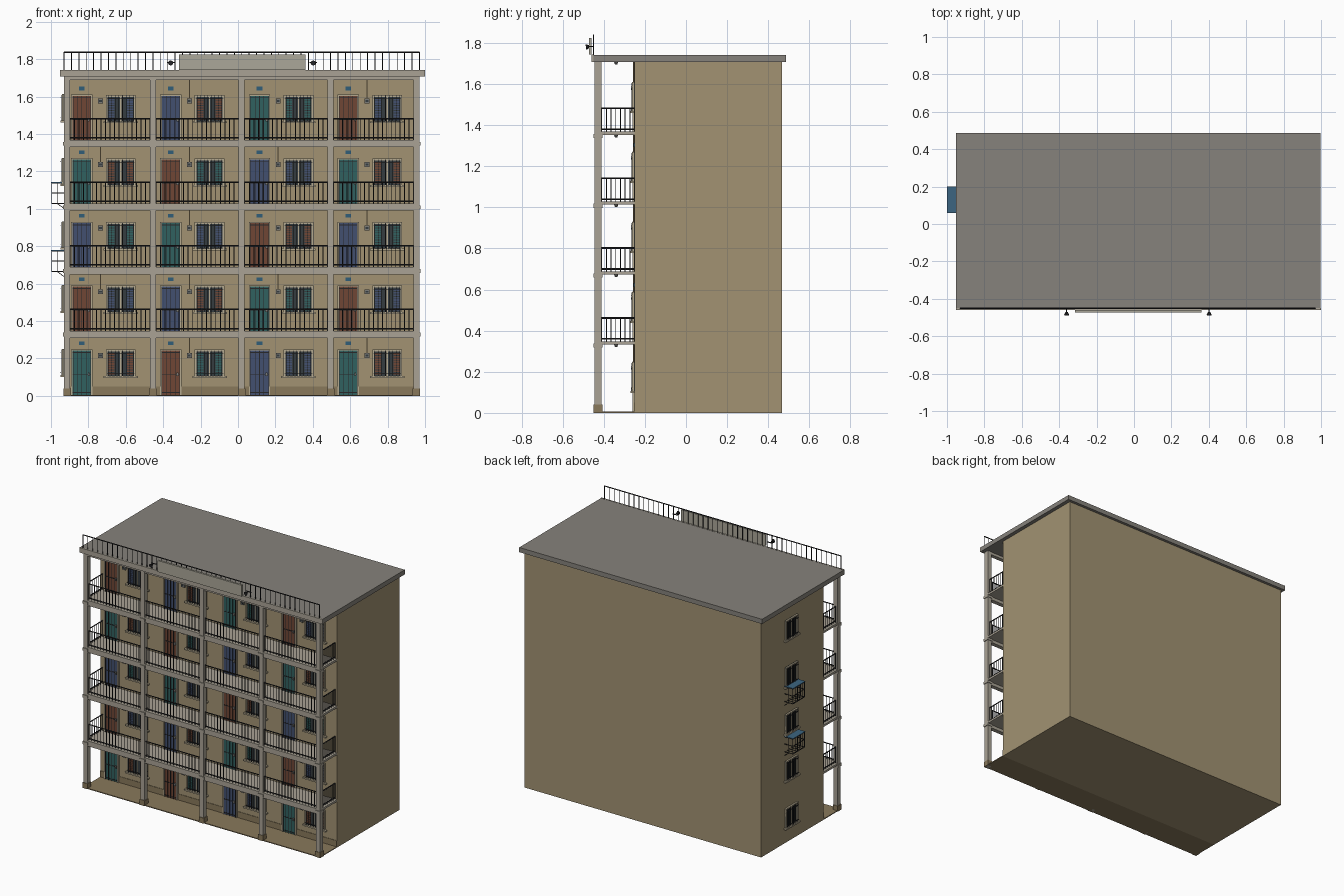
import bpy, bmesh
from mathutils import Matrix, Vector

if "Cube" in bpy.data.objects:
    bpy.data.objects.remove(bpy.data.objects["Cube"])

COLORS = {
    "wall": (0.36, 0.29, 0.17), "concrete": (0.40, 0.365, 0.30), "roof": (0.24, 0.225, 0.20),
    "dado": (0.25, 0.19, 0.105), "iron": (0.02, 0.02, 0.022), "glass": (0.035, 0.045, 0.05),
    "trim": (0.46, 0.40, 0.28), "brown": (0.16, 0.062, 0.035), "blue": (0.055, 0.08, 0.16),
    "teal": (0.03, 0.12, 0.115), "plate": (0.03, 0.11, 0.19), "panel": (0.41, 0.39, 0.32),
    "grey": (0.2, 0.2, 0.19), "awning": (0.045, 0.13, 0.22),
}
MATS = {}
for key, c in COLORS.items():
    MATS[key] = bpy.data.materials.new(key)
    MATS[key].diffuse_color = (*c, 1)


class Part:
    """Gathers boxes and cylinders into one named mesh object."""
    def __init__(self, name, mat):
        self.name, self.mat, self.bm = name, mat, bmesh.new()

    def box(self, x0, x1, y0, y1, z0, z1):
        m = Matrix.Translation(((x0 + x1) / 2, (y0 + y1) / 2, (z0 + z1) / 2))
        m = m @ Matrix.Diagonal((x1 - x0, y1 - y0, z1 - z0, 1))
        bmesh.ops.create_cube(self.bm, size=1, matrix=m)

    def rod(self, a, b, r, r2=None, seg=8):
        a, b = Vector(a), Vector(b)
        rot = (b - a).to_track_quat('Z', 'Y').to_matrix().to_4x4()
        bmesh.ops.create_cone(self.bm, cap_ends=True, segments=seg, radius1=r,
                              radius2=r if r2 is None else r2, depth=(b - a).length,
                              matrix=Matrix.Translation((a + b) / 2) @ rot)

    def done(self):
        me = bpy.data.meshes.new(self.name)
        self.bm.to_mesh(me)
        self.bm.free()
        ob = bpy.data.objects.new(self.name, me)
        me.materials.append(MATS[self.mat])
        bpy.context.collection.objects.link(ob)
        return ob


P = {}
def part(name, mat):
    if name not in P:
        P[name] = Part(name, mat)
    return P[name]


XL, XR, WALL, FRONT = -0.93, 0.97, -0.25, -0.445
STEP, BAY = 0.34, 0.475
TONES = ["brown", "blue", "teal"]
floor_z = lambda f: STEP * f + (0.008 if f else 0.006)

# Main block, roof slab and ground walkway
part("main_block", "wall").box(XL, XR, WALL, 0.467, 0, 1.708)
part("roof_slab", "roof").box(-0.952, 0.998, -0.457, 0.487, 1.708, 1.742)
part("roof_fascia", "concrete").box(-0.953, 0.999, -0.459, -0.45, 1.707, 1.743)
part("ground_walkway", "dado").box(XL, XR, FRONT, WALL, 0, 0.006)
part("dado_band", "dado").box(XL, XR, WALL - 0.003, WALL, 0, 0.05)

# Columns with plinths
columns = [-0.914, -0.455, 0.02, 0.495, 0.954]
for x in columns:
    part("columns", "concrete").box(x - 0.016, x + 0.016, FRONT, -0.41, 0, 1.708)
    part("column_plinths", "dado").box(x - 0.02, x + 0.02, FRONT - 0.004, -0.406, 0, 0.04)
    for f in range(1, 5):
        z = STEP * f
        part("column_collars", "concrete").box(x - 0.021, x + 0.021, FRONT - 0.005, -0.406,
                                               z - 0.022, z - 0.002)
part("roof_beam", "concrete").box(XL, XR, FRONT + 0.004, -0.412, 1.688, 1.708)


# Railing between two points: posts plus top and bottom rails
def railing(p, a, b, z0, z1, n, r=0.0024, bottom=True):
    a, b = Vector((*a, 0)), Vector((*b, 0))
    for z in ([z0 + 0.012] if bottom else []) + [z1]:
        p.rod(a + Vector((0, 0, z)), b + Vector((0, 0, z)), r * 1.7, seg=6)
    for i in range(n + 1):
        q = a.lerp(b, i / n)
        p.rod((q.x, q.y, z0), (q.x, q.y, z1), r, seg=5)


# Balcony slabs, edge beams and railings
for f in range(1, 5):
    z = STEP * f
    part("balcony_slabs", "concrete").box(XL, XR, FRONT + 0.003, WALL, z - 0.007, z + 0.008)
    part("edge_beams", "concrete").box(XL, XR, FRONT + 0.002, -0.412, z - 0.03, z + 0.008)
    rails = part("balcony_railings", "iron")
    for a, b in zip(columns, columns[1:]):
        railing(rails, (a + 0.016, -0.428), (b - 0.016, -0.428), z + 0.008, z + 0.122, 18)
    for x in (columns[0], columns[-1]):
        railing(rails, (x, -0.41), (x, WALL), z + 0.008, z + 0.122, 7)


# Door in the front wall with frame, coloured leaf and iron gate
def door(x, z, tone):
    w, h, y = 0.05, 0.236, WALL
    fr = part("door_frames", "trim")
    fr.box(x - w - 0.007, x - w, y - 0.01, y, z, z + h + 0.007)
    fr.box(x + w, x + w + 0.007, y - 0.01, y, z, z + h + 0.007)
    fr.box(x - w, x + w, y - 0.01, y, z + h, z + h + 0.007)
    part("door_leaves_" + tone, tone).box(x - w, x + w, y - 0.006, y, z, z + h)
    gate = part("door_gates", "iron")
    for i in range(5):
        gx = x - w + 0.003 + i * (2 * w - 0.006) / 4
        gate.box(gx - 0.0015, gx + 0.0015, y - 0.011, y - 0.008, z, z + h)
    for k in (0.012, 0.11, h - 0.01):
        gate.box(x - w, x + w, y - 0.011, y - 0.008, z + k - 0.002, z + k + 0.002)
    part("door_handles", "grey").box(x + 0.032, x + 0.042, y - 0.015, y - 0.006, z + 0.1, z + 0.118)
    part("door_plates", "plate").box(x - 0.015, x + 0.015, y - 0.005, y, z + 0.265, z + 0.285)


# Window built facing -y at origin plane y; place() maps it to either wall
def window(place, w, z0, z1, tone, shutters=True):
    def b(name, mat, u0, u1, d0, d1, a, c):
        part(name, mat).box(*place(u0, u1, d0, d1), a, c)
    b("window_panes", "glass", -w, w, 0, 0.004, z0, z1)
    for s in (-w, w - 0.01):
        b("window_frames", "trim", s, s + 0.01, 0, 0.012, z0, z1)
    b("window_frames", "trim", -w, w, 0, 0.012, z1 - 0.01, z1)
    b("window_sills", "trim", -w - 0.012, w + 0.012, 0, 0.02, z0 - 0.01, z0)
    b("window_mullions", "trim", -0.003, 0.003, 0, 0.008, z0, z1)
    if shutters:
        for s in (-1, 1):
            c = s * (w - 0.03)
            for k in range(9):
                zz = z0 + 0.008 + k * (z1 - z0 - 0.024) / 9
                b("shutter_slats_" + tone, tone, c - 0.017, c + 0.017, 0.003, 0.009, zz, zz + 0.009)
    n = 8
    for i in range(n):
        u = -w + 0.014 + i * (2 * w - 0.028) / (n - 1)
        b("window_bars", "iron", u - 0.0014, u + 0.0014, 0.014, 0.017, z0, z1 - 0.004)
    for zz in (z0 + 0.014, z1 - 0.02):
        b("window_bars", "iron", -w + 0.006, w - 0.006, 0.013, 0.018, zz - 0.0015, zz + 0.0015)


def on_front(cx):
    return lambda u0, u1, d0, d1: (cx + u0, cx + u1, WALL - d1, WALL - d0)


def on_left(cy):
    return lambda u0, u1, d0, d1: (XL - d1, XL - d0, cy + u0, cy + u1)


# Each flat: door, window, meter box, conduit, ceiling lamp
for f in range(5):
    z = floor_z(f)
    ceiling = STEP * (f + 1) - 0.007 if f < 4 else 1.708
    for bay in range(4):
        x = XL + bay * BAY
        door(x + 0.095, z, TONES[(bay + f + 2) % 3])
        window(on_front(x + 0.303), 0.08, z + 0.1, z + 0.241, TONES[(2 * bay + f) % 3])
        m = x + 0.195
        part("meter_boxes", "grey").box(m - 0.013, m + 0.013, WALL - 0.012, WALL, z + 0.196, z + 0.222)
        part("meter_dials", "glass").box(m - 0.007, m + 0.007, WALL - 0.014, WALL, z + 0.204, z + 0.214)
        if (bay + f) % 2 or bay == 1:
            part("conduits", "dado").rod((m, WALL - 0.004, z + 0.222), (m, WALL - 0.004, ceiling), 0.003, seg=6)
        cx = x + BAY / 2
        part("ceiling_lamps", "grey").rod((cx, -0.34, ceiling - 0.012), (cx, -0.34, ceiling), 0.006, 0.01)
    # Side window on the left wall
    window(on_left(0.125), 0.07, z + 0.105, z + 0.245, "teal", shutters=False)

# Caged ledges with blue covers on the left wall
for z0, z1 in ((0.663, 0.775), (1.027, 1.139)):
    cage = part("side_cages", "iron")
    xo, y0, y1 = -0.996, 0.063, 0.197
    for z in (z0, (z0 + z1) / 2, z1 - 0.004):
        cage.box(xo - 0.002, xo + 0.002, y0, y1, z, z + 0.004)
        for y in (y0, y1):
            cage.box(xo, XL, y - 0.002, y + 0.002, z, z + 0.004)
    for i in range(6):
        y = y0 + (y1 - y0) * i / 5
        cage.box(xo - 0.0015, xo + 0.0015, y - 0.0015, y + 0.0015, z0, z1)
        cage.box(xo, XL, y - 0.0015, y + 0.0015, z0, z0 + 0.003)
    for y in (y0, y1):
        cage.box(-0.965, -0.962, y - 0.0015, y + 0.0015, z0, z1)
        cage.rod((-0.965, y, z0), (XL, y, z0 - 0.025), 0.002, seg=5)
    part("cage_covers", "awning").box(-1.0, XL, 0.06, 0.2, z1, z1 + 0.004)

# Roof railing, blank front panel and floodlights
railing(part("roof_railing", "iron"), (XL, -0.45), (XR, -0.45), 1.742, 1.838, 48, bottom=False)
part("roof_panel", "panel").box(-0.315, 0.36, -0.473, -0.459, 1.743, 1.825)
for x in (-0.36, 0.402):
    part("floodlight_arms", "iron").rod((x, -0.45, 1.782), (x, -0.474, 1.782), 0.003, seg=6)
    part("floodlights", "iron").rod((x, -0.472, 1.782), (x, -0.487, 1.78), 0.007, 0.014)
    part("floodlight_arms", "iron").box(x - 0.02, x + 0.02, -0.453, -0.449, 1.779, 1.785)

for p in P.values():
    p.done()

for m in bpy.data.materials:
    if m.users and not m.is_grease_pencil:
        m.use_nodes = True
        m.node_tree.nodes["Principled BSDF"].inputs["Base Color"].default_value = m.diffuse_color
